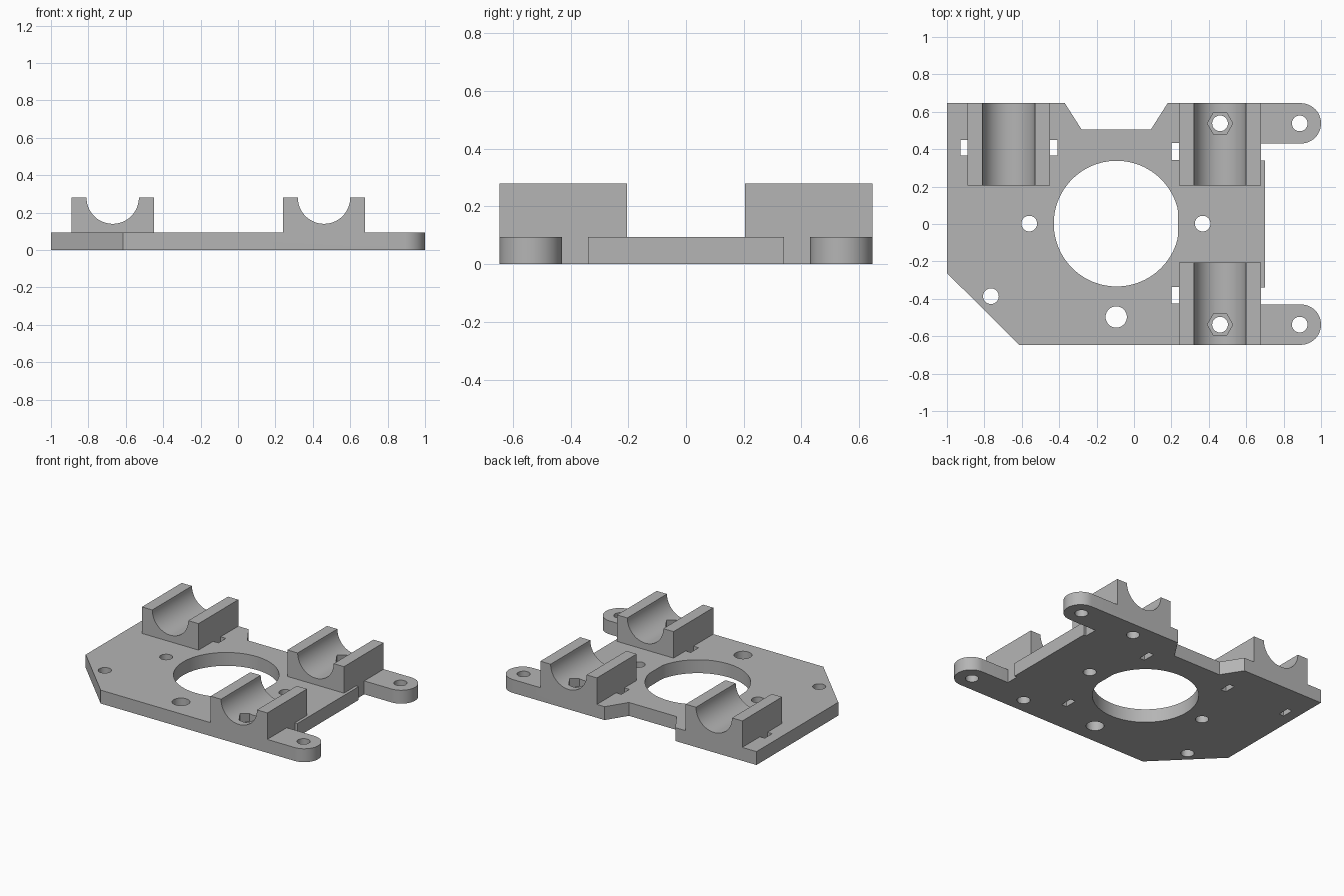
import bpy, bmesh, math

if "Cube" in bpy.data.objects:
    bpy.data.objects.remove(bpy.data.objects["Cube"])

grey = bpy.data.materials.new("plain grey")
grey.diffuse_color = (0.46, 0.46, 0.46, 1)
grey.use_nodes = True
grey.node_tree.nodes["Principled BSDF"].inputs["Base Color"].default_value = grey.diffuse_color

T = 0.094      # plate thickness
H = 0.28       # cradle top height
Y = 0.646      # half depth
TAB = (0.892, 0.538, 0.108)   # tab centre x, y and radius


def arc(cx, cy, r, a0, a1, n):
    """Points along an arc, angles in degrees."""
    return [(cx + r * math.cos(math.radians(a0 + (a1 - a0) * i / n)),
             cy + r * math.sin(math.radians(a0 + (a1 - a0) * i / n)))
            for i in range(n + 1)]


def circle(cx, cy, r, n=48):
    return arc(cx, cy, r, 0, 360, n)[:-1]


def rect(x0, x1, y0, y1):
    return [(x0, y0), (x1, y0), (x1, y1), (x0, y1)]


def prism(name, pts, lo, hi, along_y=False):
    """Extrude a 2D outline along z, or an xz profile along y."""
    put = (lambda p, h: (p[0], h, p[1])) if along_y else (lambda p, h: (p[0], p[1], h))
    bm = bmesh.new()
    a = [bm.verts.new(put(p, lo)) for p in pts]
    b = [bm.verts.new(put(p, hi)) for p in pts]
    bm.faces.new(a)
    bm.faces.new(b)
    for i in range(len(pts)):
        j = (i + 1) % len(pts)
        bm.faces.new((a[i], a[j], b[j], b[i]))
    bmesh.ops.recalc_face_normals(bm, faces=bm.faces)
    me = bpy.data.meshes.new(name)
    bm.to_mesh(me)
    bm.free()
    ob = bpy.data.objects.new(name, me)
    bpy.context.collection.objects.link(ob)
    me.materials.append(grey)
    return ob


# Base plate outline with notch, cut corner and two rounded tabs
tx, ty, tr = TAB
outline = [(-1, -0.262), (-0.615, -Y)]
outline += arc(tx, -ty, tr, -90, 90, 24)
outline += [(0.68, -ty + tr), (0.68, -0.34), (0.70, -0.34),
            (0.70, 0.34), (0.68, 0.34), (0.68, ty - tr)]
outline += arc(tx, ty, tr, -90, 90, 24)
outline += [(0.18, Y), (0.09, 0.505), (-0.28, 0.505), (-0.37, Y), (-1, Y)]
plate = prism("carriage_plate", outline, 0, T)


def boolean(ob, operation):
    ob.hide_render = True
    m = plate.modifiers.new(ob.name, 'BOOLEAN')
    m.operation, m.object, m.solver = operation, ob, 'EXACT'
    bpy.context.view_layer.objects.active = plate
    bpy.ops.object.modifier_apply(modifier=m.name)
    bpy.data.objects.remove(ob)


# Bearing cradles: blocks with a half-round groove
for cx, y0, y1 in ((-0.67, 0.205, Y), (0.46, 0.205, Y), (0.46, -Y, -0.205)):
    profile = [(cx - 0.22, H), (cx - 0.22, T / 2), (cx + 0.22, T / 2), (cx + 0.22, H)]
    profile += arc(cx, H, 0.14, 0, -180, 40)
    boolean(prism("bearing_cradle", profile, y0, y1, True), 'UNION')

# Large centre opening, flattened on its right side
opening = [(min(x, 0.235), y) for x, y in circle(-0.093, 0.002, 0.336, 96)]
cuts = [(opening, -0.1)]
# Round screw holes
for x, y, r in ((-0.56, 0.002, 0.042), (0.367, 0.002, 0.042), (-0.765, -0.386, 0.042),
                (-0.095, -0.497, 0.057), (0.886, ty, 0.042), (0.886, -ty, 0.042),
                (0.46, ty, 0.042), (0.46, -ty, 0.042)):
    cuts.append((circle(x, y, r, 32), -0.1))
# Hexagonal nut pockets in the right cradles
for s in (1, -1):
    cuts.append((circle(0.46, s * ty, 0.068, 6), 0.09))
# Tie slots beside the cradles
for x0, x1, y0, y1 in ((-0.927, -0.89, 0.367, 0.45), (-0.45, -0.41, 0.367, 0.45),
                       (0.20, 0.24, 0.342, 0.432), (0.20, 0.24, -0.425, -0.338)):
    cuts.append((rect(x0, x1, y0, y1), -0.1))
for pts, lo in cuts:
    boolean(prism("cutter", pts, lo, 0.5), 'DIFFERENCE')

# Smooth the round walls, keep the corners sharp
bpy.ops.object.select_all(action='DESELECT')
plate.select_set(True)
bpy.context.view_layer.objects.active = plate
bpy.ops.object.shade_smooth_by_angle(angle=math.radians(30))
